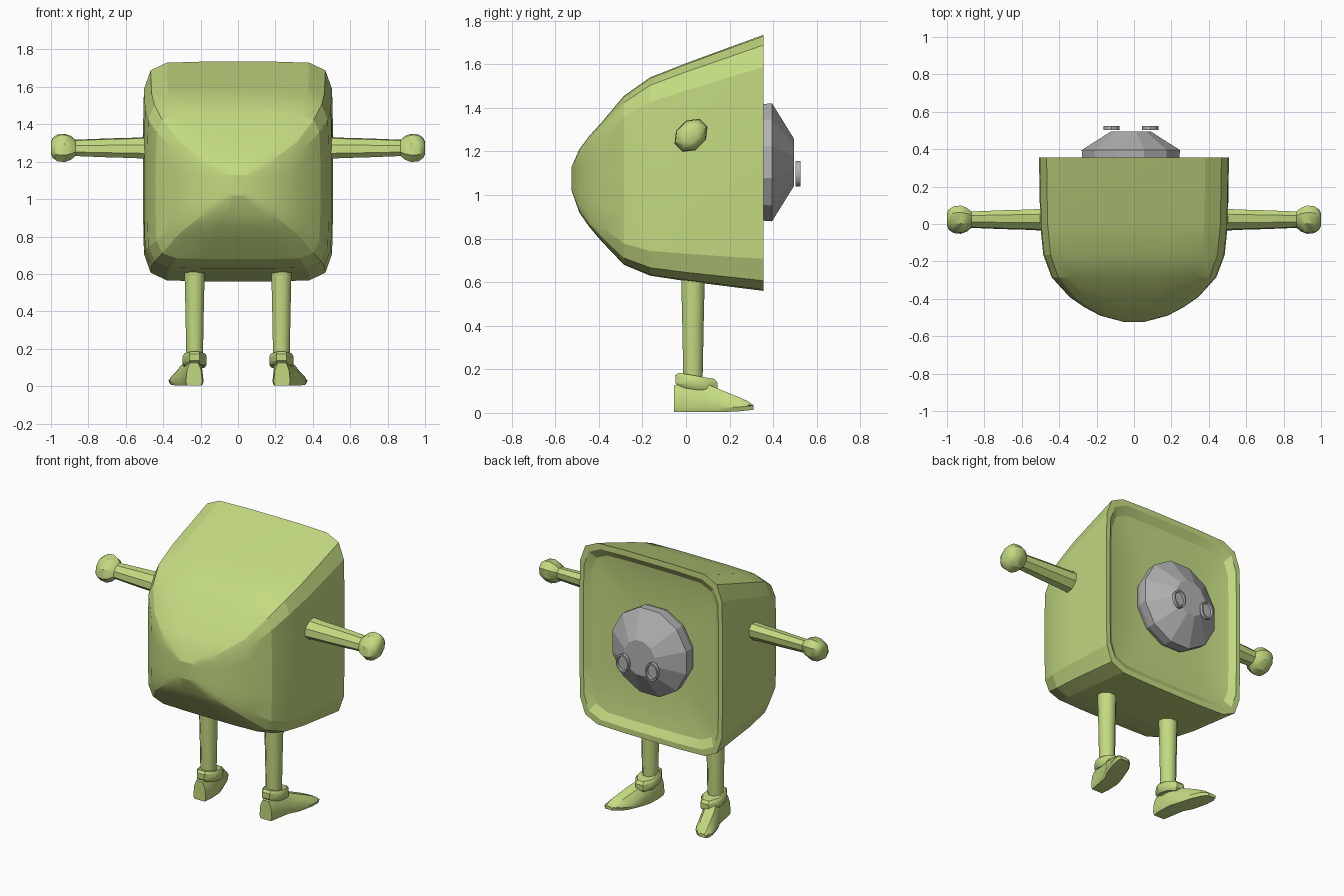
import bpy, bmesh, math
from mathutils import Vector

if "Cube" in bpy.data.objects:
    bpy.data.objects.remove(bpy.data.objects["Cube"], do_unlink=True)


def material(name, color):
    m = bpy.data.materials.new(name)
    m.use_nodes = True
    m.diffuse_color = color
    m.node_tree.nodes["Principled BSDF"].inputs["Base Color"].default_value = color
    return m


green = material("soft green", (0.55, 0.70, 0.22, 1))
grey = material("mid grey", (0.45, 0.45, 0.45, 1))


def loft(name, rings, mat, smooth=None):
    """Skin a list of rings that share one point count, with capped ends."""
    bm = bmesh.new()
    rows = [[bm.verts.new(p) for p in ring] for ring in rings]
    n = len(rows[0])
    for a, b in zip(rows, rows[1:]):
        for i in range(n):
            j = (i + 1) % n
            bm.faces.new((a[i], a[j], b[j], b[i]))
    bm.faces.new(rows[0][::-1])
    bm.faces.new(rows[-1])
    bmesh.ops.recalc_face_normals(bm, faces=bm.faces)
    me = bpy.data.meshes.new(name)
    bm.to_mesh(me)
    bm.free()
    me.materials.append(mat)
    ob = bpy.data.objects.new(name, me)
    bpy.context.collection.objects.link(ob)
    if smooth:
        bpy.ops.object.select_all(action="DESELECT")
        ob.select_set(True)
        bpy.context.view_layer.objects.active = ob
        bpy.ops.object.shade_smooth_by_angle(angle=math.radians(smooth))


def ellipse(center, u, v, n=8):
    """Ring of n points around a center, spanned by two radius vectors."""
    c, u, v = Vector(center), Vector(u), Vector(v)
    angles = [2 * math.pi * (i + 0.5) / n for i in range(n)]
    return [c + u * math.cos(t) + v * math.sin(t) for t in angles]


# Rounded square cross-section, built from one quarter
quarter = [(1, 0), (1, 0.38), (0.99, 0.75), (0.92, 0.92), (0.75, 0.99), (0.38, 1)]
section = []
for k in range(4):
    for x, z in quarter:
        for _ in range(k):
            x, z = -z, x
        section.append((x, z))


def body_ring(y, w, low, high):
    mid, h = (low + high) / 2, (high - low) / 2
    return [(x * w, y, mid + z * h) for x, z in section]


# Body: domed shell, turned in at the rim into a shallow dish
outer = [(-0.525, 0.05, 1.02, 1.13), (-0.49, 0.18, 0.92, 1.21),
         (-0.445, 0.265, 0.855, 1.27), (-0.39, 0.345, 0.79, 1.33),
         (-0.285, 0.44, 0.68, 1.455), (-0.165, 0.485, 0.63, 1.54),
         (0, 0.502, 0.605, 1.605), (0.355, 0.508, 0.56, 1.735)]
inner = [(0.355, 0.48, 0.595, 1.70), (0.325, 0.445, 0.64, 1.655),
         (0.31, 0.36, 0.74, 1.55), (0.305, 0.2, 0.93, 1.36)]
loft("body", [body_ring(*r) for r in outer + inner], green, 16)

# Face dome set in the dish
face_x = -0.017
dome = [(0.295, 0.25), (0.34, 0.268), (0.395, 0.272), (0.495, 0.11)]
loft("face_dome", [ellipse((face_x, y, 1.15), (r, 0, 0), (0, 0, r * 1.03), 12)
                   for y, r in dome], grey)

# Thin round eyepieces with recessed lenses
for side, name in ((1, "left"), (-1, "right")):
    steps = [(0.502, 1), (0.525, 1), (0.525, 0.82), (0.512, 0.75)]
    loft(name + "_eyepiece",
         [ellipse((face_x + side * 0.104, y, 1.098), (0.044 * s, 0, 0), (0, 0, 0.058 * s), 14)
          for y, s in steps], grey, 30)

for side, name in ((1, "left"), (-1, "right")):
    # Arm tapering to a knobbly, slightly skewed fist
    arm = [(0.46, 0.062), (0.56, 0.056), (0.7, 0.052), (0.87, 0.045),
           (0.892, 0.065), (0.925, 0.078), (0.965, 0.074), (0.99, 0.056), (1.0, 0.035)]
    loft(name + "_arm",
         [ellipse((side * x, 0.023, 1.274), (0, r, 0.12 * r), (0, 0.12 * r, r))
          for x, r in arm], green, 35)

    # Leg
    leg = [(0.1, 0.046), (0.2, 0.049), (0.4, 0.053), (0.68, 0.06)]
    loft(name + "_leg",
         [ellipse((side * 0.232, 0.032, z), (r, 0, 0), (0, r, 0)) for z, r in leg],
         green, 50)

    # Ankle cuff, slightly lower towards the toes
    cuff = [(0.105, 0.85), (0.12, 1), (0.155, 1), (0.17, 0.85)]
    loft(name + "_cuff",
         [ellipse((side * 0.232, 0.048, z), (0.069 * s, 0, 0), (0, 0.105 * s, -0.018 * s))
          for z, s in cuff], green, 35)

    # Foot: heel to toe, splayed outwards
    foot = [(0.235, -0.055, 0.044, 0.125), (0.237, 0.0, 0.053, 0.14),
            (0.247, 0.09, 0.06, 0.135), (0.272, 0.15, 0.067, 0.11),
            (0.302, 0.24, 0.064, 0.074), (0.32, 0.285, 0.052, 0.053),
            (0.332, 0.31, 0.03, 0.035)]
    rings = []
    for x, y, w, h in foot:
        sole = 0.003 + max(0, y - 0.2) * 0.1
        half = [(0.85, sole), (1, sole + 0.02), (0.85, h * 0.7), (0.5, h)]
        ring = half + [(-a, z) for a, z in reversed(half)]
        rings.append([(side * (x + a * w), y, z) for a, z in ring])
    loft(name + "_foot", rings, green, 35)
